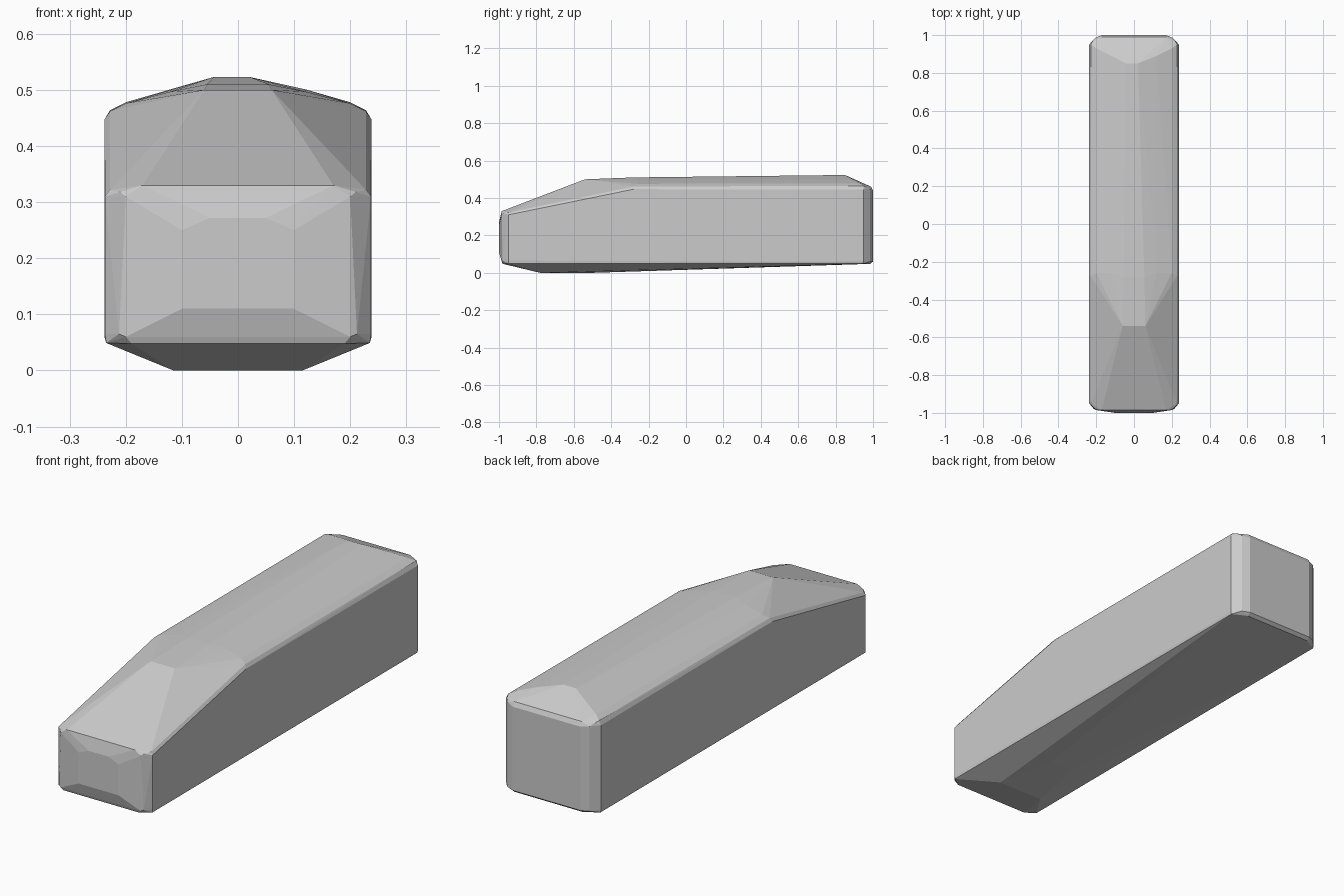
import bpy, bmesh

# Half outline points of the faceted shell (x is mirrored)
front = [(0.05, -1.0, 0.272), (0.10, -1.0, 0.25), (0.10, -1.0, 0.11),
         (0.17, -0.985, 0.33), (0.20, -0.985, 0.31), (0.20, -0.985, 0.06),
         (0.19, -0.98, 0.048), (0.21, -0.975, 0.318), (0.212, -0.98, 0.065),
         (0.237, -0.95, 0.31), (0.237, -0.95, 0.065), (0.228, -0.95, 0.322)]
back = [(0.17, 1.0, 0.44), (0.17, 1.0, 0.06), (0.17, 0.99, 0.46),
        (0.17, 0.985, 0.048), (0.205, 0.985, 0.445), (0.205, 0.985, 0.06),
        (0.238, 0.95, 0.445), (0.238, 0.95, 0.06), (0.22, 0.965, 0.458)]
roof = [(0.06, -0.54, 0.50), (0.055, -0.28, 0.51),
        (0.238, -0.28, 0.447), (0.228, -0.275, 0.462),
        (0.20, -0.26, 0.476), (0.12, -0.26, 0.497),
        (0.228, 0.95, 0.464), (0.20, 0.93, 0.478), (0.12, 0.89, 0.501)]
ridge = [(-0.043, 0.85, 0.523), (0.021, 0.85, 0.523)]
belly = [(0.115, -0.78, 0.0), (0.06, -0.50, 0.0),
         (0.235, -0.95, 0.049), (0.235, 0.95, 0.049)]

# Wrap all stations in one convex shell
bm = bmesh.new()
for x, y, z in front + back + roof + belly:
    for side in (1, -1):
        bm.verts.new((side * x, y, z))
for p in ridge:
    bm.verts.new(p)
result = bmesh.ops.convex_hull(bm, input=bm.verts[:])
loose = [v for v in bm.verts if not v.link_faces]
bmesh.ops.delete(bm, geom=loose, context='VERTS')
bmesh.ops.dissolve_limit(bm, angle_limit=0.01, verts=bm.verts[:], edges=bm.edges[:])
bmesh.ops.recalc_face_normals(bm, faces=bm.faces[:])

mesh = bpy.data.meshes.new("body_shell")
bm.to_mesh(mesh)
bm.free()
body = bpy.data.objects.new("body_shell", mesh)
bpy.context.collection.objects.link(body)
